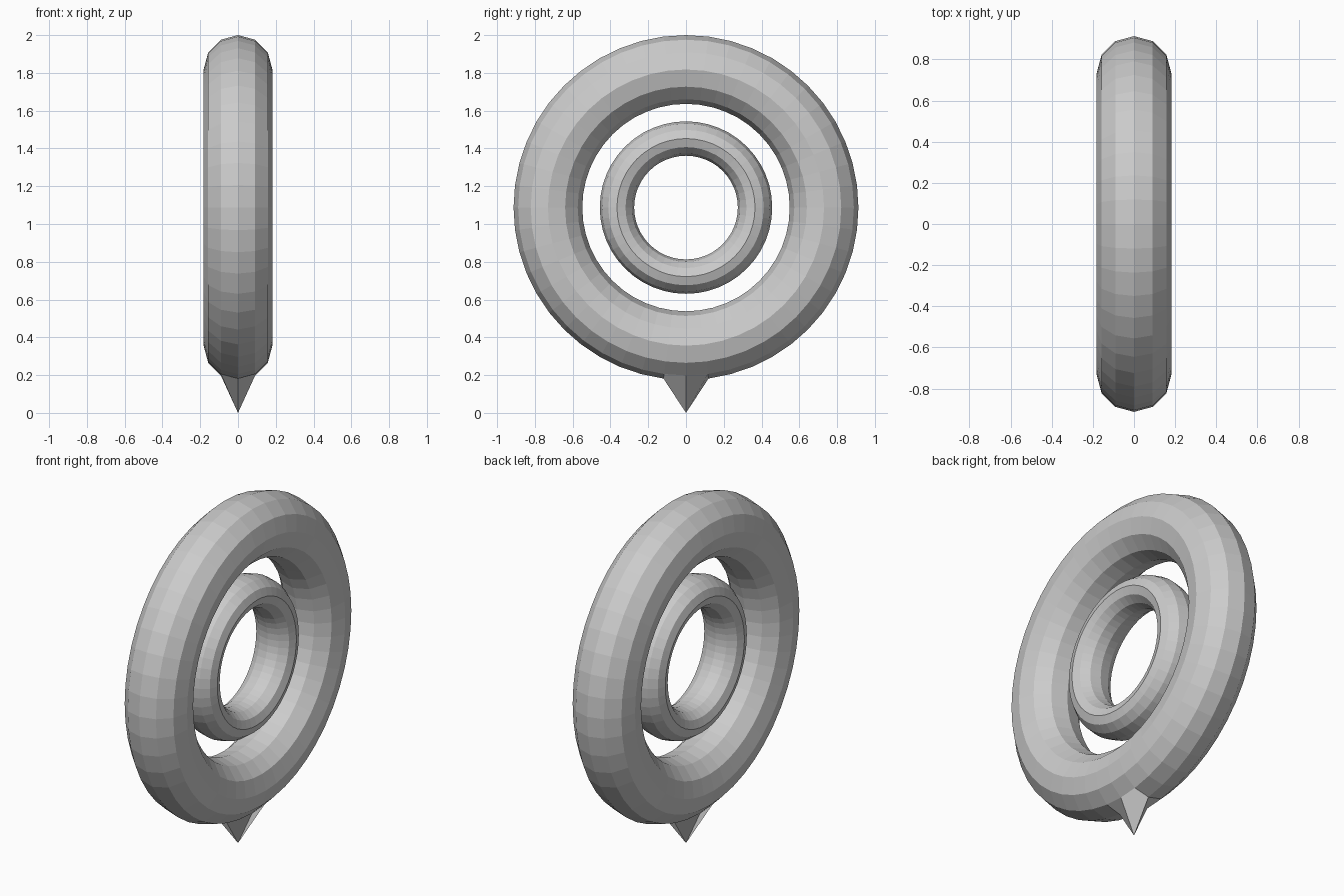
import bpy, bmesh
from math import cos, sin, tau
from mathutils import Vector

if "Cube" in bpy.data.objects:
    bpy.data.objects.remove(bpy.data.objects["Cube"])

CENTRE = Vector((0, 0, 1.087))
MAJOR_SIDES, MINOR_SIDES = 48, 12


def ring(name, major, half_height, half_width, tip=None):
    """Faceted ring standing in the YZ plane; tip pulls the lowest vertex down."""
    bm = bmesh.new()
    grid = []
    for i in range(MAJOR_SIDES):
        a = tau * i / MAJOR_SIDES
        row = []
        for j in range(MINOR_SIDES):
            b = tau * j / MINOR_SIDES
            r = major + half_height * cos(b)
            row.append(bm.verts.new(CENTRE + Vector((half_width * sin(b), r * cos(a), r * sin(a)))))
        grid.append(row)
    for i in range(MAJOR_SIDES):
        for j in range(MINOR_SIDES):
            k, l = (i + 1) % MAJOR_SIDES, (j + 1) % MINOR_SIDES
            bm.faces.new((grid[i][j], grid[k][j], grid[k][l], grid[i][l]))
    if tip is not None:
        lowest = min(bm.verts, key=lambda v: v.co.z)
        lowest.co = Vector((0, 0, tip))
    bmesh.ops.recalc_face_normals(bm, faces=bm.faces)
    mesh = bpy.data.meshes.new(name)
    bm.to_mesh(mesh)
    bm.free()
    obj = bpy.data.objects.new(name, mesh)
    bpy.context.collection.objects.link(obj)
    return obj


# Large ring with its bottom vertex drawn out into a spike
ring("outer_ring", 0.731, 0.182, 0.182, tip=0.0)
# Small ring floating in the middle, slightly stretched along x
ring("inner_ring", 0.3655, 0.091, 0.122)
